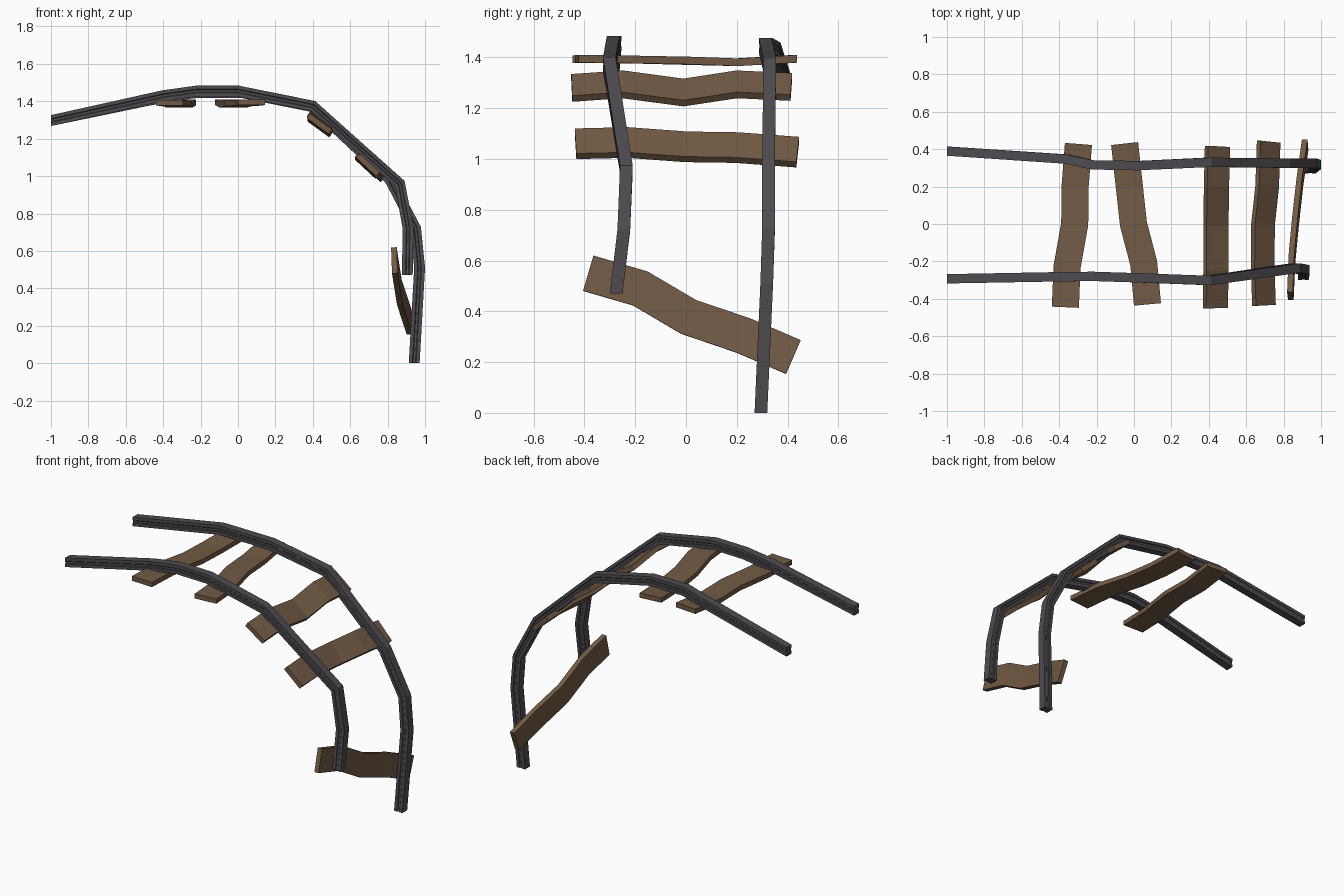
import bpy, bmesh, math
from mathutils import Vector

if "Cube" in bpy.data.objects:
    bpy.data.objects.remove(bpy.data.objects["Cube"])


def material(name, rgb):
    m = bpy.data.materials.new(name)
    m.diffuse_color = (*rgb, 1)
    m.use_nodes = True
    m.node_tree.nodes["Principled BSDF"].inputs["Base Color"].default_value = m.diffuse_color
    return m


STEEL = material("dark steel", (0.078, 0.071, 0.082))
WOOD = material("worn wood", (0.17, 0.104, 0.06))


def loft(name, rings, mat):
    """Skin a chain of equal cross-sections and cap both ends."""
    bm = bmesh.new()
    vs = [[bm.verts.new(p) for p in ring] for ring in rings]
    n = len(vs[0])
    for a, b in zip(vs, vs[1:]):
        for i in range(n):
            j = (i + 1) % n
            bm.faces.new((a[i], a[j], b[j], b[i]))
    bm.faces.new(vs[0][::-1])
    bm.faces.new(vs[-1])
    bmesh.ops.recalc_face_normals(bm, faces=bm.faces)
    me = bpy.data.meshes.new(name)
    bm.to_mesh(me)
    bm.free()
    me.materials.append(mat)
    ob = bpy.data.objects.new(name, me)
    bpy.context.collection.objects.link(ob)
    return ob


def tangents(pts):
    """Mitre direction at each point of a path."""
    d = [(b - a).normalized() for a, b in zip(pts, pts[1:])]
    return [d[0]] + [(a + b).normalized() for a, b in zip(d, d[1:])] + [d[-1]]


# rail section (side, up): square bar with a shallow groove along each side
W, H, G, D = 0.025, 0.029, 0.010, 0.004
half = [(W, -H), (W, -G), (W - D, -G * 0.6), (W - D, G * 0.6), (W, G), (W, H)]
RAIL = half + [(-s, -u) for s, u in half]


def rail(name, path):
    pts = [Vector(p) for p in path]
    tan = tangents(pts)
    tan[0], tan[-1] = Vector((1, 0, 0)), Vector((0, 0, -1))  # square-cut ends
    rings = []
    for p, t in zip(pts, tan):
        side = Vector((0, 1, 0))
        up = t.cross(side).normalized()
        side = up.cross(t).normalized()
        rings.append([p + side * s + up * u for s, u in RAIL])
    loft(name, rings, STEEL)


def plank(name, angle, path):
    """Board bent along its length, pitched by angle about the y axis."""
    a = math.radians(angle)
    n = Vector((math.sin(a), 0, math.cos(a)))
    pts = [Vector(p) for p in path]
    rings = []
    for p, t in zip(pts, tangents(pts)):
        w = t.cross(n).normalized() * 0.0725
        h = n * 0.015
        rings.append([p + w + h, p - w + h, p - w - h, p + w - h])
    loft(name, rings, WOOD)


# the two curved rails; the front one is broken off short
rail("front_rail", [(-1, -0.293, 1.297), (-0.4, -0.282, 1.43), (-0.22, -0.28, 1.455),
                    (0, -0.287, 1.455), (0.4, -0.302, 1.375), (0.865, -0.235, 0.96),
                    (0.91, -0.245, 0.72), (0.905, -0.275, 0.47)])
rail("back_rail", [(-1, 0.39, 1.297), (-0.36, 0.347, 1.43), (-0.22, 0.316, 1.447),
                   (0.02, 0.312, 1.447), (0.4, 0.33, 1.37), (0.81, 0.325, 0.985),
                   (0.95, 0.325, 0.72), (0.971, 0.318, 0.51), (0.942, 0.295, 0)])

# planks hung under the rails, from the top of the arch downwards
plank("plank_1", 0, [(-0.367, -0.445, 1.393), (-0.358, -0.23, 1.392), (-0.317, 0, 1.386),
                     (-0.315, 0.2, 1.381), (-0.297, 0.428, 1.394)])
plank("plank_2", 0, [(0.072, -0.43, 1.395), (0.052, -0.21, 1.392), (-0.003, 0, 1.388),
                     (-0.025, 0.2, 1.381), (-0.05, 0.43, 1.395)])
plank("plank_3", 36, [(0.435, -0.45, 1.28), (0.438, -0.25, 1.294), (0.438, -0.01, 1.262),
                      (0.441, 0.2, 1.294), (0.446, 0.415, 1.284)])
plank("plank_4", 43, [(0.695, -0.435, 1.06), (0.688, -0.23, 1.065), (0.69, 0, 1.048),
                      (0.712, 0.2, 1.045), (0.72, 0.44, 1.027)])
plank("plank_5", 88, [(0.836, -0.385, 0.55), (0.845, -0.18, 0.49), (0.863, 0.01, 0.378),
                      (0.887, 0.225, 0.305), (0.915, 0.423, 0.22)])
